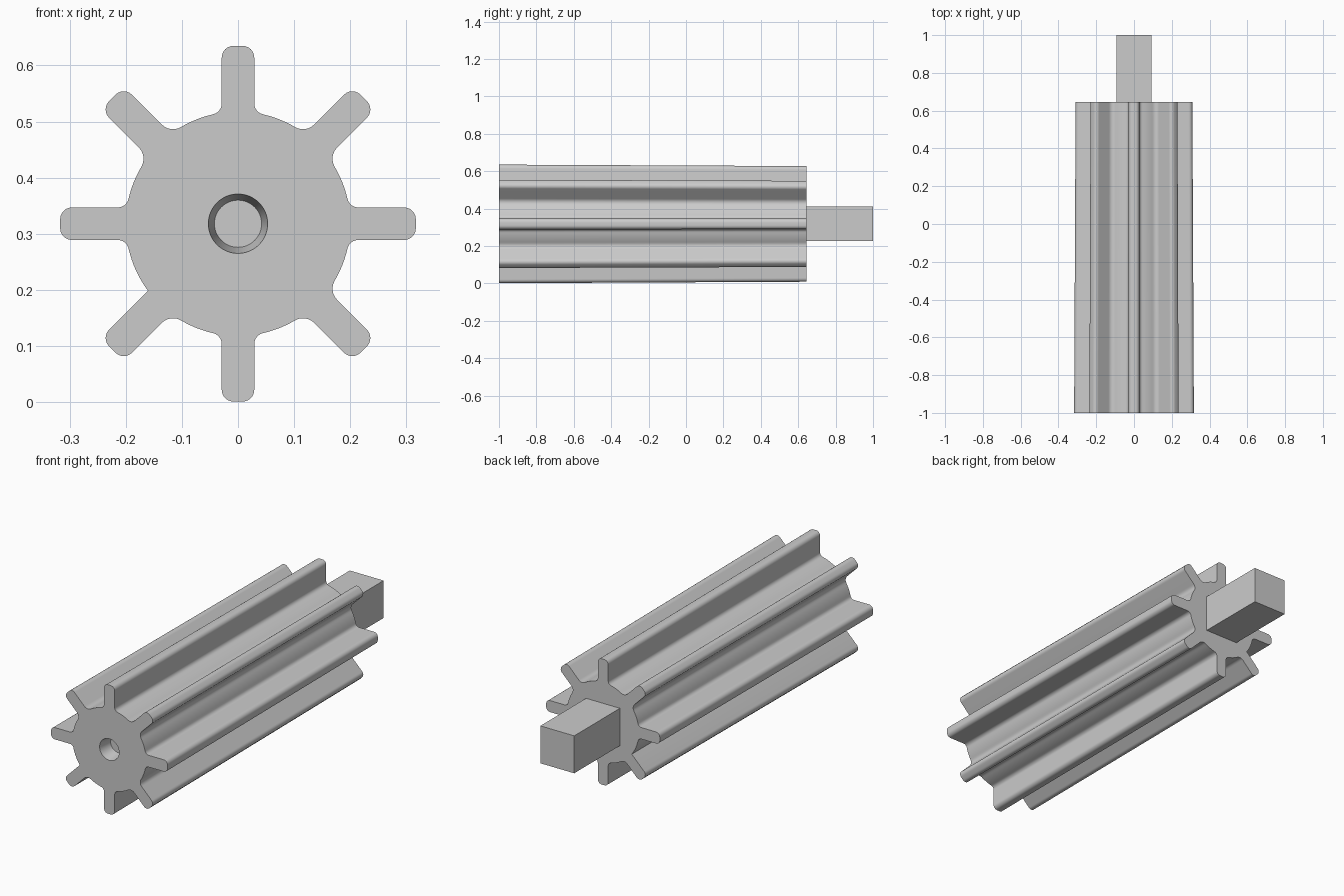
import bpy
import bmesh
from math import sin, cos, sqrt, atan2, pi, radians

cube = bpy.data.objects.get("Cube")
if cube:
    bpy.data.objects.remove(cube)

AXIS_Z = 0.318
CORE, TIP, HALF, ROUND = 0.2, 0.317, 0.029, 0.021
FRONT, SHOULDER, BACK = -1.0, 0.645, 1.0

grey = bpy.data.materials.new("plain_grey")
grey.use_nodes = True
colour = (0.6, 0.6, 0.6, 1)
grey.diffuse_color = colour
grey.node_tree.nodes["Principled BSDF"].inputs["Base Color"].default_value = colour


def arc(cx, cy, r, start, end, steps):
    return [(cx + r * cos(start + (end - start) * i / steps),
             cy + r * sin(start + (end - start) * i / steps))
            for i in range(steps + 1)]


def half_fin(fillet):
    """Upper half of a fin pointing along +u, from rounded tip to core."""
    points = arc(TIP - ROUND, HALF - ROUND, ROUND, 0, pi / 2, 6)
    if fillet:
        v = HALF + fillet
        u = sqrt((CORE + fillet) ** 2 - v * v)
        points += arc(u, v, fillet, -pi / 2, atan2(v, u) - pi, 6)
    else:
        points.append((sqrt(CORE ** 2 - HALF ** 2), HALF))
    return points


def fin_outline(index):
    """Counter-clockwise fin outline; one root corner is left sharp."""
    fillet = 0.028 if index % 2 else 0.02
    lower = [(u, -v) for u, v in reversed(half_fin(0 if index == 5 else fillet))]
    a = index * pi / 4
    return [(u * cos(a) - v * sin(a), u * sin(a) + v * cos(a))
            for u, v in lower + half_fin(fillet)]


def finish(name, bm):
    bmesh.ops.recalc_face_normals(bm, faces=bm.faces)
    mesh = bpy.data.meshes.new(name)
    bm.to_mesh(mesh)
    bm.free()
    mesh.materials.append(grey)
    obj = bpy.data.objects.new(name, mesh)
    bpy.context.collection.objects.link(obj)
    return obj


def select_only(obj):
    bpy.ops.object.select_all(action='DESELECT')
    obj.select_set(True)
    bpy.context.view_layer.objects.active = obj


def loft(name, outline, stations):
    """Skin an outline through (y, scale) stations and cap both ends."""
    bm = bmesh.new()
    rings = [[bm.verts.new((x * s, y, AXIS_Z + z * s)) for x, z in outline]
             for y, s in stations]
    n = len(outline)
    for a, b in zip(rings, rings[1:]):
        for i in range(n):
            j = (i + 1) % n
            bm.faces.new((a[i], a[j], b[j], b[i]))
    bm.faces.new(rings[0])
    bm.faces.new(rings[-1])
    return finish(name, bm)


# Finned roller: eight fins joined by core arcs, slightly tapered to the back
outline = []
for k in range(8):
    fin = fin_outline(k)
    outline += fin
    x, z = fin[-1]
    nx, nz = fin_outline((k + 1) % 8)[0]
    start = atan2(z, x)
    sweep = (atan2(nz, nx) - start) % (2 * pi)
    outline += arc(0, 0, CORE, start, start + sweep, 8)[1:-1]
roller = loft("finned_roller", outline, [(FRONT, 1), (SHOULDER, 0.975)])

# Tapered blind hole in the front face
circle = arc(0, 0, 1, 0, 2 * pi, 48)[:-1]
cutter = loft("hole_cutter", circle,
              [(FRONT - 0.01, 0.0545), (FRONT + 0.07, 0.042)])
cutter.hide_render = True
cut = roller.modifiers.new("hole", 'BOOLEAN')
cut.operation = 'DIFFERENCE'
cut.solver = 'EXACT'
cut.object = cutter
select_only(roller)
bpy.ops.object.modifier_apply(modifier=cut.name)
bpy.data.objects.remove(cutter)
bpy.ops.object.shade_smooth_by_angle(angle=radians(30))

# Square drive shaft at the back
side = 0.092
square = [(-side, -side), (side, -side), (side, side), (-side, side)]
loft("square_shaft", square, [(SHOULDER - 0.002, 1), (BACK, 1)])
